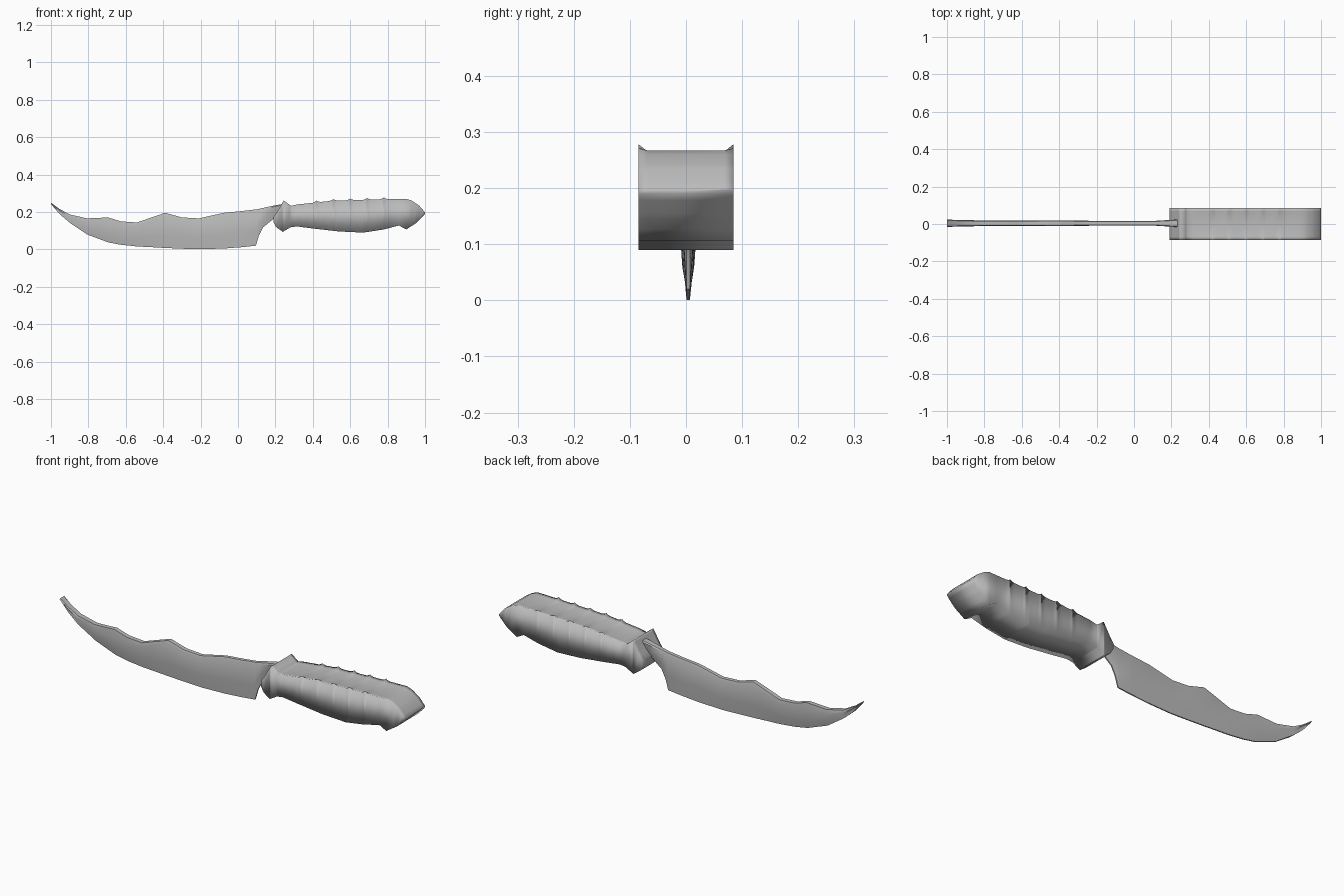
import bpy
import bmesh

cube = bpy.data.objects.get("Cube")
if cube:
    bpy.data.objects.remove(cube, do_unlink=True)


def make_material(name, value):
    mat = bpy.data.materials.new(name)
    mat.use_nodes = True
    colour = (value, value, value, 1)
    mat.diffuse_color = colour
    mat.node_tree.nodes["Principled BSDF"].inputs["Base Color"].default_value = colour
    return mat


steel = make_material("plain_grey", 0.5)


def loft(name, rings):
    """Skin a row of equal-sized rings and cap both ends."""
    bm = bmesh.new()
    rows = [[bm.verts.new(p) for p in ring] for ring in rings]
    for a, b in zip(rows, rows[1:]):
        for i in range(len(a)):
            j = (i + 1) % len(a)
            bm.faces.new((a[i], a[j], b[j], b[i]))
    bm.faces.new(rows[0])
    bm.faces.new(rows[-1])
    bmesh.ops.recalc_face_normals(bm, faces=bm.faces)
    mesh = bpy.data.meshes.new(name)
    bm.to_mesh(mesh)
    bm.free()
    mesh.materials.append(steel)
    obj = bpy.data.objects.new(name, mesh)
    bpy.context.collection.objects.link(obj)
    for o in bpy.context.selected_objects:
        o.select_set(False)
    obj.select_set(True)
    bpy.context.view_layer.objects.active = obj
    return obj


def sample(points, x):
    """Linear interpolation along a list of (x, z) points."""
    for (x0, z0), (x1, z1) in zip(points, points[1:]):
        if x <= x1:
            return z0 + (z1 - z0) * max(0, x - x0) / (x1 - x0)
    return points[-1][1]


# Handle with flared guard and hooked pommel: upper and lower outline
handle_top = [(.19, .175), (.205, .195), (.245, .262), (.283, .233), (.35, .24),
              (.49, .255), (.75, .264), (.9, .267), (.93, .26), (.968, .235),
              (.99, .21), (1, .198)]
handle_bottom = [(.19, .145), (.205, .118), (.24, .094), (.28, .118), (.315, .123),
                 (.4, .112), (.54, .096), (.67, .09), (.78, .107), (.86, .128),
                 (.9, .107), (.957, .144), (.99, .178), (1, .19)]
spikes = [.42 + .09 * k for k in range(5)]
stations = {x for x, z in handle_top + handle_bottom}
for s in spikes:
    stations |= {s - .022, s - .007, s, s + .007, s + .022}


def spike_height(x):
    d = min(abs(x - s) for s in spikes)
    return .01 * max(0, 1 - d / .022) ** 2


HALF = .085
rings = []
for x in sorted(stations):
    top, low = sample(handle_top, x), sample(handle_bottom, x)
    rim = top + spike_height(x) + (.004 if .3 < x < .93 else 0)
    rings.append([(x, -HALF, rim), (x, -.068, top), (x, .068, top),
                  (x, HALF, rim), (x, HALF, low), (x, -HALF, low)])
loft("handle", rings)
bpy.ops.object.shade_smooth()

# Blade: x, spine height, edge height, drop of the ground shoulder, half width
blade = [(-1, .25, .243, .003, .02), (-.955, .217, .19, .006, .018),
         (-.9, .187, .143, .012, .017), (-.807, .166, .08, .025, .015),
         (-.695, .171, .038, .046, .015), (-.626, .15, .025, .03, .015),
         (-.54, .144, .016, .02, .015), (-.46, .172, .012, .012, .015),
         (-.39, .196, .008, .01, .015), (-.3, .171, .004, .008, .014),
         (-.209, .166, .001, .006, .013), (-.075, .196, .005, .006, .012),
         (.02, .205, .012, .006, .012), (.096, .214, .02, .006, .012),
         (.112, .217, .075, .006, .013), (.134, .222, .118, .006, .014),
         (.193, .235, .166, .006, .018), (.25, .245, .18, .006, .02)]
rings = []
for x, top, low, drop, w in blade:
    shoulder = top - drop
    belly = low + (shoulder - low) * .4
    edge = .003 if x > -.85 else w * .8
    half = [(w * .75, top), (w, shoulder), (w * .7, belly), (edge, low)]
    cy = .004
    rings.append([(x, cy + y, z) for y, z in half]
                 + [(x, cy - y, z) for y, z in reversed(half)])
loft("blade", rings)
bpy.ops.object.shade_smooth_by_angle(angle=.6)
